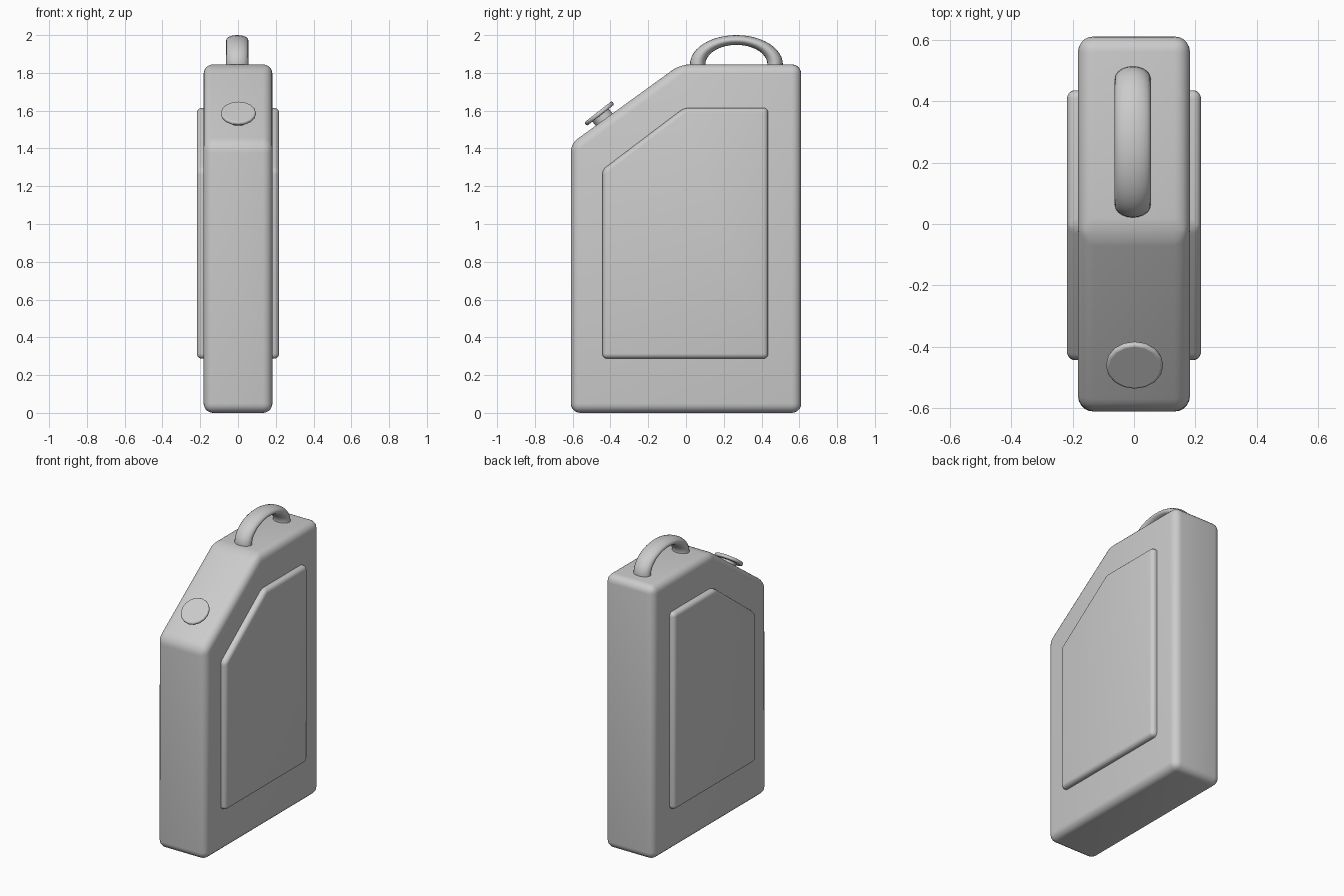
import bpy, bmesh, math
from mathutils import Vector

cube = bpy.data.objects.get("Cube")
if cube:
    bpy.data.objects.remove(cube, do_unlink=True)

grey = bpy.data.materials.new("plain grey")
grey.use_nodes = True
colour = (0.6, 0.6, 0.6, 1)
grey.diffuse_color = colour
grey.node_tree.nodes["Principled BSDF"].inputs["Base Color"].default_value = colour


def finish(obj, name, angle=40):
    obj.name = obj.data.name = name
    obj.data.materials.append(grey)
    bpy.ops.object.select_all(action='DESELECT')
    obj.select_set(True)
    bpy.context.view_layer.objects.active = obj
    bpy.ops.object.shade_smooth_by_angle(angle=math.radians(angle))


def slab(name, profile, half_width, radius):
    """Side profile (y, z) extruded across x with rounded edges."""
    bm = bmesh.new()
    face = bm.faces.new([bm.verts.new((-half_width, y, z)) for y, z in profile])
    new = bmesh.ops.extrude_face_region(bm, geom=[face])["geom"]
    bmesh.ops.translate(bm, vec=(2 * half_width, 0, 0),
                        verts=[v for v in new if isinstance(v, bmesh.types.BMVert)])
    bmesh.ops.recalc_face_normals(bm, faces=bm.faces)
    bmesh.ops.bevel(bm, geom=bm.edges[:], offset=radius, segments=5,
                    profile=0.5, affect='EDGES')
    mesh = bpy.data.meshes.new(name)
    bm.to_mesh(mesh)
    bm.free()
    obj = bpy.data.objects.new(name, mesh)
    bpy.context.collection.objects.link(obj)
    finish(obj, name)


def disc(name, centre, radius, depth, sides, rim):
    """Cylinder standing square to the sloped shoulder."""
    bpy.ops.mesh.primitive_cylinder_add(vertices=sides, radius=radius, depth=depth,
                                        location=centre, rotation=slope_tilt)
    obj = bpy.context.object
    if rim:
        bevel = obj.modifiers.new("rim", 'BEVEL')
        bevel.width, bevel.segments = rim, 3
        bevel.limit_method = 'ANGLE'
        bevel.angle_limit = math.radians(50)
    finish(obj, name)


# Can body and the raised panel showing on both sides
slab("can_body", [(-0.61, 0.0), (0.61, 0.0), (0.61, 1.845),
                  (-0.03, 1.845), (-0.61, 1.425)], 0.182, 0.05)
slab("side_panels", [(-0.443, 0.287), (0.435, 0.287), (0.435, 1.615),
                     (-0.01, 1.615), (-0.443, 1.287)], 0.218, 0.027)

# Spout neck and cap on the sloped shoulder
slope_tilt = (math.radians(38), 0, 0)
normal = Vector((0, -math.sin(slope_tilt[0]), math.cos(slope_tilt[0])))
cap_centre = Vector((0.002, -0.459, 1.585))
disc("spout_neck", cap_centre - normal * 0.04, 0.055, 0.08, 16, 0)
disc("spout_cap", cap_centre, 0.093, 0.023, 16, 0.009)

# Arched carrying handle, its lower half sunk into the body
bpy.ops.mesh.primitive_torus_add(major_radius=0.205, minor_radius=0.041,
                                 major_segments=48, minor_segments=20)
handle = bpy.context.object
for v in handle.data.vertices:
    x, y, z = v.co
    v.co = (z * 1.43 - 0.004, x + 0.267, y * 0.63 + 1.845)
handle.data.update()
finish(handle, "handle", 60)
